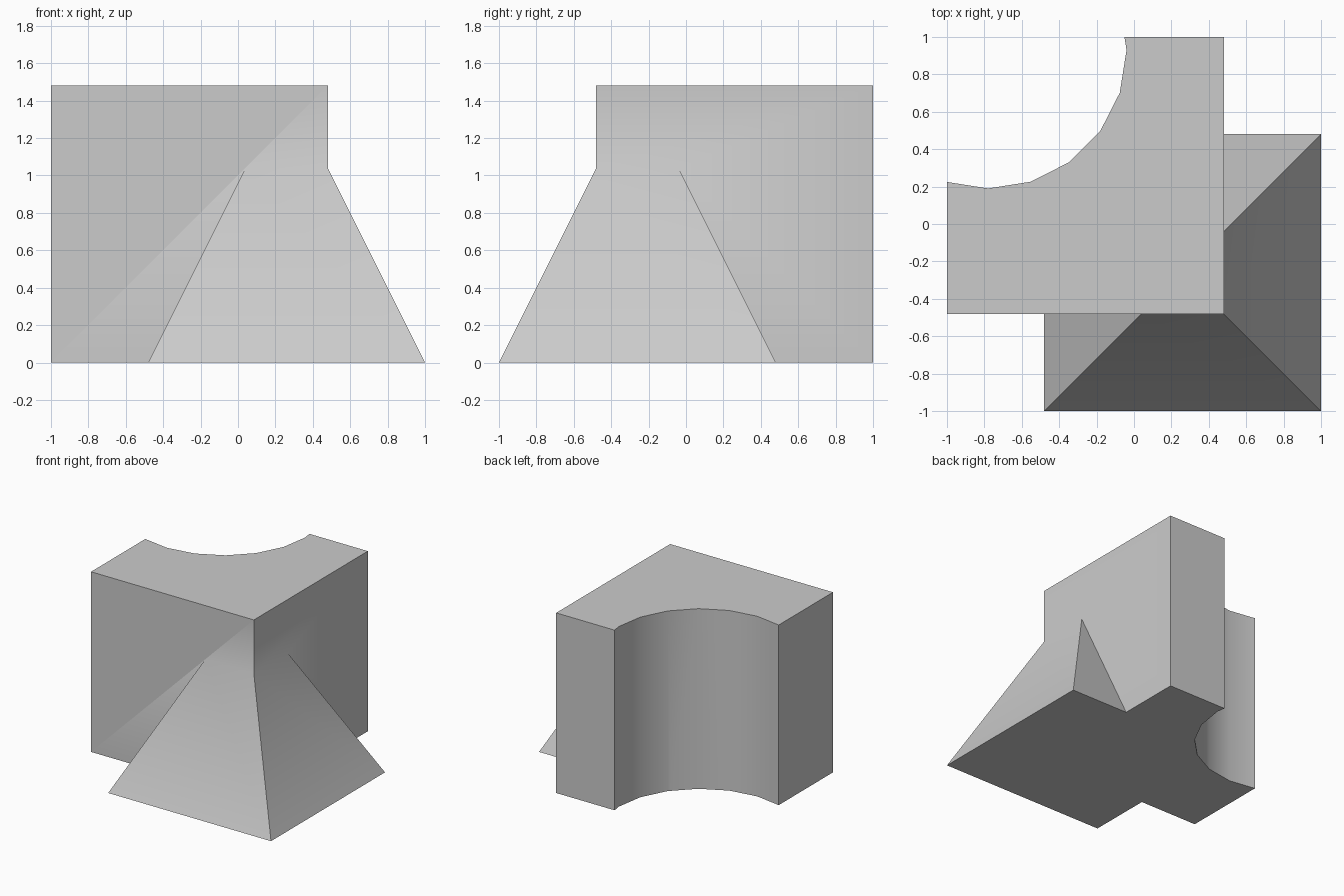
import bpy
from math import pi, radians, sqrt

if "Cube" in bpy.data.objects:
    bpy.data.objects.remove(bpy.data.objects["Cube"], do_unlink=True)

SIZE = 1.48          # edge of the block, base and height of the pyramid
HALF = SIZE / 2
OFFSET = 1 - HALF    # shift of block and pyramid from the centre

grey = bpy.data.materials.new("plain grey")
grey.use_nodes = True
grey.diffuse_color = (0.6, 0.6, 0.6, 1)
grey.node_tree.nodes["Principled BSDF"].inputs["Base Color"].default_value = (0.6, 0.6, 0.6, 1)


def finish(name):
    obj = bpy.context.object
    obj.name = name
    obj.data.materials.append(grey)
    bpy.ops.object.transform_apply(location=True, rotation=True, scale=True)
    return obj


def combine(target, other, operation):
    """Apply a boolean, then drop the helper."""
    mod = target.modifiers.new(operation.lower(), 'BOOLEAN')
    mod.operation = operation
    mod.solver = 'EXACT'
    mod.object = other
    bpy.ops.object.select_all(action='DESELECT')
    target.select_set(True)
    bpy.context.view_layer.objects.active = target
    bpy.ops.object.modifier_apply(modifier=mod.name)
    bpy.data.objects.remove(other, do_unlink=True)


# Main block
bpy.ops.mesh.primitive_cube_add(size=SIZE, location=(-OFFSET, OFFSET, HALF))
block = finish("carved_block")

# Pyramid growing out of the front corner
bpy.ops.mesh.primitive_cone_add(vertices=4, radius1=HALF * sqrt(2), radius2=0, depth=SIZE,
                                location=(OFFSET, -OFFSET, HALF), rotation=(0, 0, pi / 4))
pyramid = finish("pyramid")
combine(block, pyramid, 'UNION')

# Round hollow through the back corner
bpy.ops.mesh.primitive_cylinder_add(vertices=20, radius=HALF, depth=SIZE * 2,
                                    location=(-0.78, 0.93, HALF))
cutter = finish("hollow_cutter")
cutter.hide_render = True
combine(block, cutter, 'DIFFERENCE')

# Smooth the shallow bends, keep the hard edges
bpy.ops.object.shade_smooth_by_angle(angle=radians(30))
